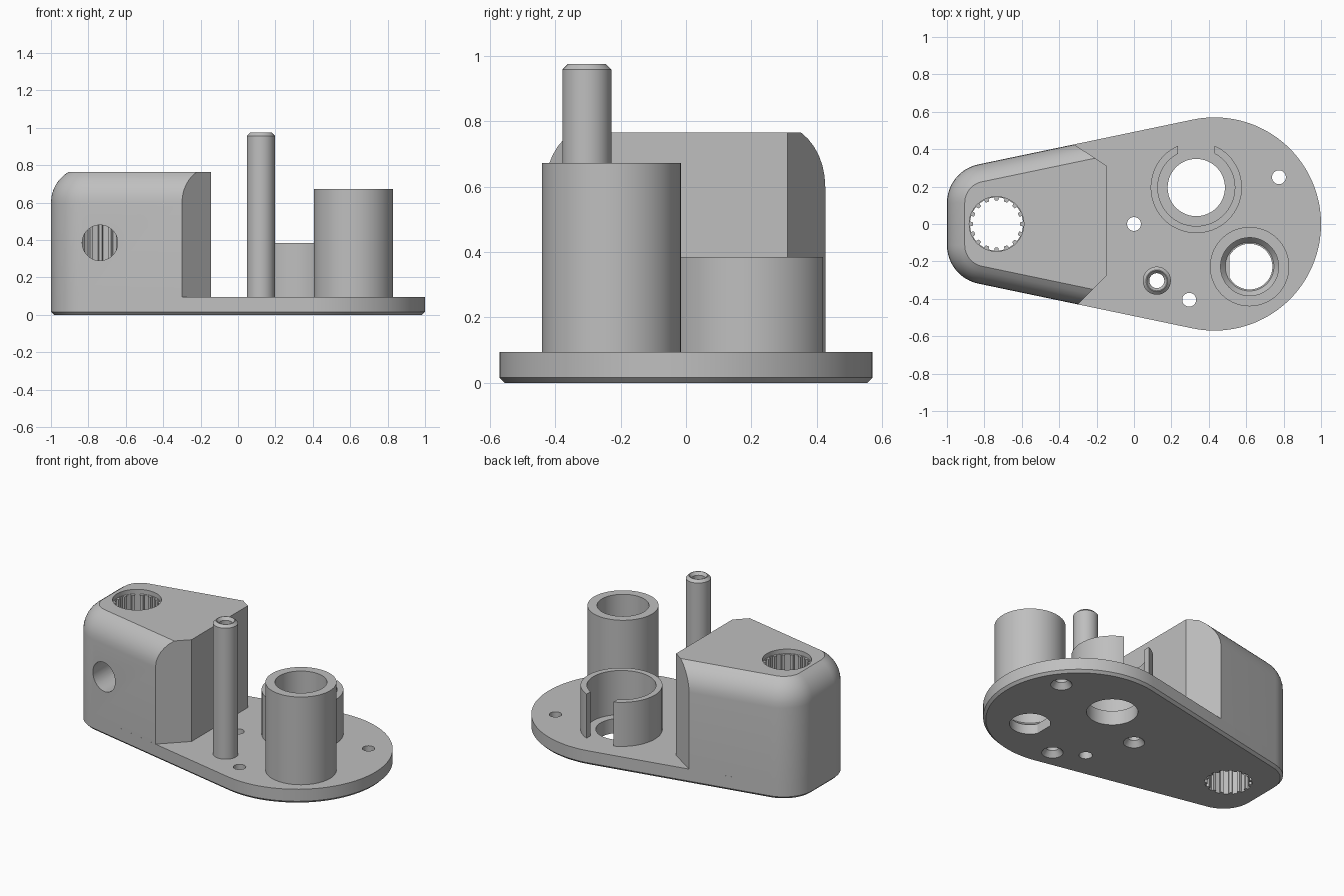
import bpy, bmesh
from math import sin, cos, pi, acos, radians

if "Cube" in bpy.data.objects:
    bpy.data.objects.remove(bpy.data.objects["Cube"])

grey = bpy.data.materials.new("grey plastic")
grey.diffuse_color = (0.52, 0.52, 0.52, 1)
grey.use_nodes = True
grey.node_tree.nodes["Principled BSDF"].inputs["Base Color"].default_value = grey.diffuse_color

T = 0.095            # base plate thickness
TILT = acos(-0.204)  # direction of the tapered side's normal


def loft(name, rings):
    """Solid through a stack of rings with equal point counts, capped at both ends."""
    bm = bmesh.new()
    loops = [[bm.verts.new(p) for p in ring] for ring in rings]
    n = len(loops[0])
    for a, b in zip(loops, loops[1:]):
        for i in range(n):
            j = (i + 1) % n
            bm.faces.new((a[i], a[j], b[j], b[i]))
    bm.faces.new(loops[0][::-1])
    bm.faces.new(loops[-1])
    bmesh.ops.recalc_face_normals(bm, faces=bm.faces)
    me = bpy.data.meshes.new(name)
    bm.to_mesh(me)
    bm.free()
    ob = bpy.data.objects.new(name, me)
    me.materials.append(grey)
    bpy.context.collection.objects.link(ob)
    return ob


def arc(cx, cy, r, a0, a1, n):
    return [(cx + r * cos(a0 + (a1 - a0) * i / n), cy + r * sin(a0 + (a1 - a0) * i / n))
            for i in range(n + 1)]


def at(z, pts):
    return [(x, y, z) for x, y in pts]


def turned(name, x, y, profile, n=72):
    """Round solid from (radius, height) pairs."""
    return loft(name, [at(z, arc(x, y, r, 0, 2 * pi, n)[:-1]) for r, z in profile])


def prism(name, pts, z0, z1):
    return loft(name, [at(z0, pts), at(z1, pts)])


def cut(ob, *cutters):
    bpy.context.view_layer.objects.active = ob
    for c in cutters:
        m = ob.modifiers.new("cut", 'BOOLEAN')
        m.operation, m.solver, m.object = 'DIFFERENCE', 'EXACT', c
        bpy.ops.object.modifier_apply(modifier=m.name)
        bpy.data.objects.remove(c)


def nose(d):
    """Rounded narrow end, inset by d, from the back side round to the front side."""
    return (arc(-0.79, 0.113, 0.21 - d, TILT, pi, 12)
            + arc(-0.79, -0.113, 0.21 - d, pi, 2 * pi - TILT, 12))


def plate_outline(d):
    return nose(d) + arc(0.43, 0, 0.57 - d, -TILT, TILT, 72)


def housing_outline(d):
    side = 0.4924 - d / 0.979          # side line: y = side + 0.209 x
    xf = (0.13 - side) / 1.209         # front corner cut at 45 degrees
    xb = (0.2143 - side) / 0.869       # back corner cut, a little shallower
    return nose(d) + [(xf, xf - 0.13), (-0.145, -0.275),
                      (-0.145, 0.31), (xb, 0.2143 - 0.66 * xb)]


def spline_cutter():
    pts = []
    for i in range(16):
        a = 2 * pi * i / 16
        for r, t in ((0.127, -0.07), (0.127, 0.07), (0.142, 0.09), (0.142, 0.2), (0.142, 0.3)):
            pts.append((-0.735 + r * cos(a + t), r * sin(a + t)))
    return prism("spline_cutter", pts, -0.1, 1)


# Base plate with a chamfered lower edge
plate = loft("base_plate", [at(0, plate_outline(0.016)), at(0.016, plate_outline(0)),
                            at(T, plate_outline(0))])
cut(plate, spline_cutter())
# Countersunk screw holes
for x, y in ((0, 0), (0.775, 0.25), (0.295, -0.405)):
    cut(plate, turned("screw_cutter", x, y,
                      [(0.072, -0.01), (0.037, 0.035), (0.037, 0.2)], 40))
# Openings under the sleeves and the post
flat = acos(-0.105 / 0.12)
cut(plate,
    turned("ring_cutter", 0.333, 0.195, [(0.153, -0.1), (0.153, 0.2)]),
    prism("flatted_cutter", arc(0.618, -0.228, 0.122, -flat, flat, 60), -0.1, 0.2),
    turned("seat_cutter", 0.618, -0.228, [(0.13, 0.065), (0.155, T), (0.155, 0.2)]),
    turned("post_cutter", 0.122, -0.303, [(0.04, -0.1), (0.04, 0.2)], 40))

# Tapered housing with a rounded top edge
levels = [(0, T), (0, 0.6)]
levels += [(0.19 * (1 - cos(radians(a))), 0.6 + 0.19 * sin(radians(a))) for a in range(10, 61, 10)]
housing = loft("housing", [at(z, housing_outline(d)) for d, z in levels])
port = arc(-0.738, 0.385, 0.095, 0, 2 * pi, 48)[:-1]
cut(housing, spline_cutter(),
    turned("rim_cutter", -0.735, 0, [(0.146, 0.735), (0.146, 1)]),
    loft("port_cutter", [[(x, y, z) for x, z in port] for y in (-0.7, 0)]))

# Tall sleeve
tall = turned("tall_sleeve", 0.618, -0.228, [(0.212, T), (0.212, 0.672)])
cut(tall, turned("bore", 0.618, -0.228, [(0.155, 0), (0.155, 1)]))

# Short sleeve with a slot at the back
short = turned("short_sleeve", 0.333, 0.195, [(0.244, T), (0.244, 0.385)])
cut(short, turned("bore", 0.333, 0.195, [(0.206, 0), (0.206, 1)]),
    prism("slot", [(0.236, 0.25), (0.43, 0.25), (0.43, 0.6), (0.236, 0.6)], 0, 1))

# Slim hollow post with chamfered tip
post = turned("post", 0.122, -0.303, [(0.075, T), (0.075, 0.957), (0.058, 0.974)], 48)
cut(post, turned("bore", 0.122, -0.303,
                 [(0.04, 0), (0.04, 0.955), (0.054, 0.974), (0.054, 1.1)], 40))

# Smooth round walls, keep hard edges
bpy.ops.object.select_all(action='DESELECT')
for ob in (plate, housing, tall, short, post):
    ob.select_set(True)
bpy.context.view_layer.objects.active = plate
bpy.ops.object.shade_smooth_by_angle(angle=radians(25))
